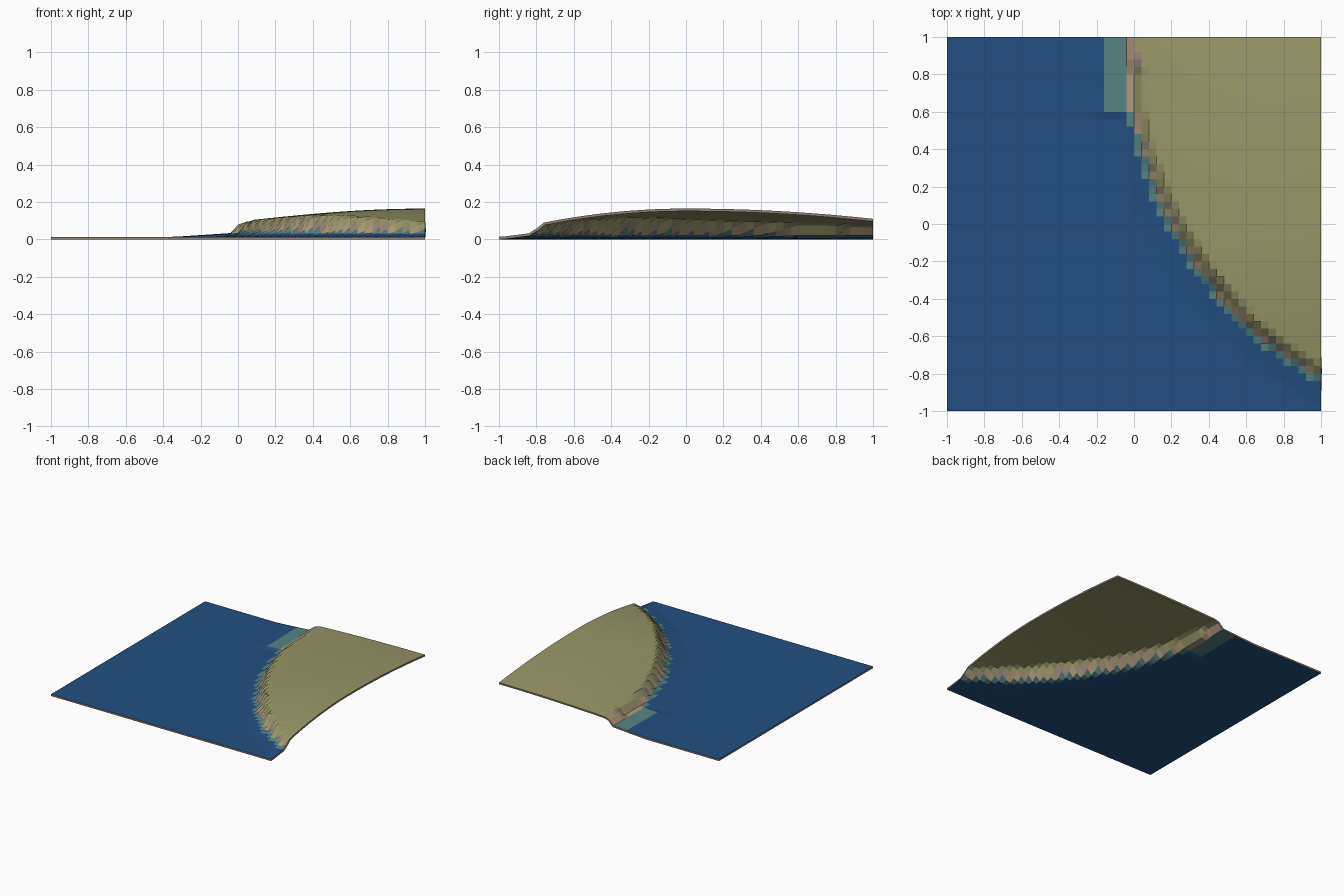
import bpy, bmesh, math

if "Cube" in bpy.data.objects:
    bpy.data.objects.remove(bpy.data.objects["Cube"])

N = 50            # grid cells per side
THICK = 0.014     # sheet thickness

# foot of the cliff, north to south
COAST = [(-.04, 1.3), (-.04, .86), (0, .80), (0, .60), (.04, .40), (.11, .20), (.20, 0),
         (.36, -.26), (.60, -.55), (.80, -.70), (1.0, -.83), (1.3, -1.02)]


def inland(x, y):
    """Signed distance from the coast, positive on land."""
    best, side = 9, 1
    for (ax, ay), (bx, by) in zip(COAST, COAST[1:]):
        dx, dy = bx - ax, by - ay
        t = ((x - ax) * dx + (y - ay) * dy) / (dx * dx + dy * dy)
        t = min(1, max(0, t))
        best = min(best, math.hypot(x - ax - t * dx, y - ay - t * dy))
        if by <= y <= ay:
            side = 1 if x >= ax + dx * (y - ay) / dy else -1
    return best * side


def dome(x, y):
    """Gentle hill with its summit on the east edge."""
    fall_y = .055 if y > 0 else .13
    fall_x = .085 - .06 * max(0, y)
    return .165 - fall_y * y * y - fall_x * (1 - x) ** 2


def height(x, y):
    d = inland(x, y)
    if d <= 0:                                   # sea bed rising to the shore
        reach = .30 if y > .59 else .13
        return THICK + .020 * max(0, 1 + d / reach)
    t = min(1, d / .05)                          # cliff, then hill
    return .034 + (dome(x, y) - .034) * t


def material(name, rgb):
    m = bpy.data.materials.new(name)
    lin = [((c / 255 + .055) / 1.055) ** 2.4 for c in rgb]
    m.diffuse_color = (*lin, 1)
    m.use_nodes = True
    m.node_tree.nodes["Principled BSDF"].inputs["Base Color"].default_value = m.diffuse_color
    return m


def zone(x, y):
    """Material slot for the cell centred on x, y."""
    if y > .6:                                   # straight northern shore
        return 0 if x < -.16 else 1 if x < -.04 else 2 if x < 0 else 3 if x < .03 and y < .92 and y > .84 else 4
    d = inland(x, y)
    return 0 if d < -.034 else 1 if d < 0 else 2 if d < .018 else 3 if d < .03 else 4


# terrain sheet
bm = bmesh.new()
step = 2 / N
grid = []
for j in range(N + 1):
    row = []
    for i in range(N + 1):
        x, y = -1 + i * step, -1 + j * step
        row.append(bm.verts.new((x, y, height(x, y))))
    grid.append(row)
for j in range(N):
    for i in range(N):
        f = bm.faces.new((grid[j][i], grid[j][i + 1], grid[j + 1][i + 1], grid[j + 1][i]))
        f.material_index = zone(-1 + (i + .5) * step, -1 + (j + .5) * step)

mesh = bpy.data.meshes.new("coast_terrain")
bm.to_mesh(mesh)
bm.free()
for name, rgb in (("deep water", (34, 79, 129)), ("shallow water", (88, 131, 131)),
                  ("sand", (176, 153, 124)), ("cliff rock", (150, 132, 118)),
                  ("grassland", (152, 150, 104)), ("cut edge", (142, 126, 112))):
    mesh.materials.append(material(name, rgb))
terrain = bpy.data.objects.new("coast_terrain", mesh)
bpy.context.collection.objects.link(terrain)

# thickness, with the brown cut edge around the rim
solid = terrain.modifiers.new("thickness", "SOLIDIFY")
solid.thickness = THICK
solid.offset = -1
solid.material_offset_rim = 5
